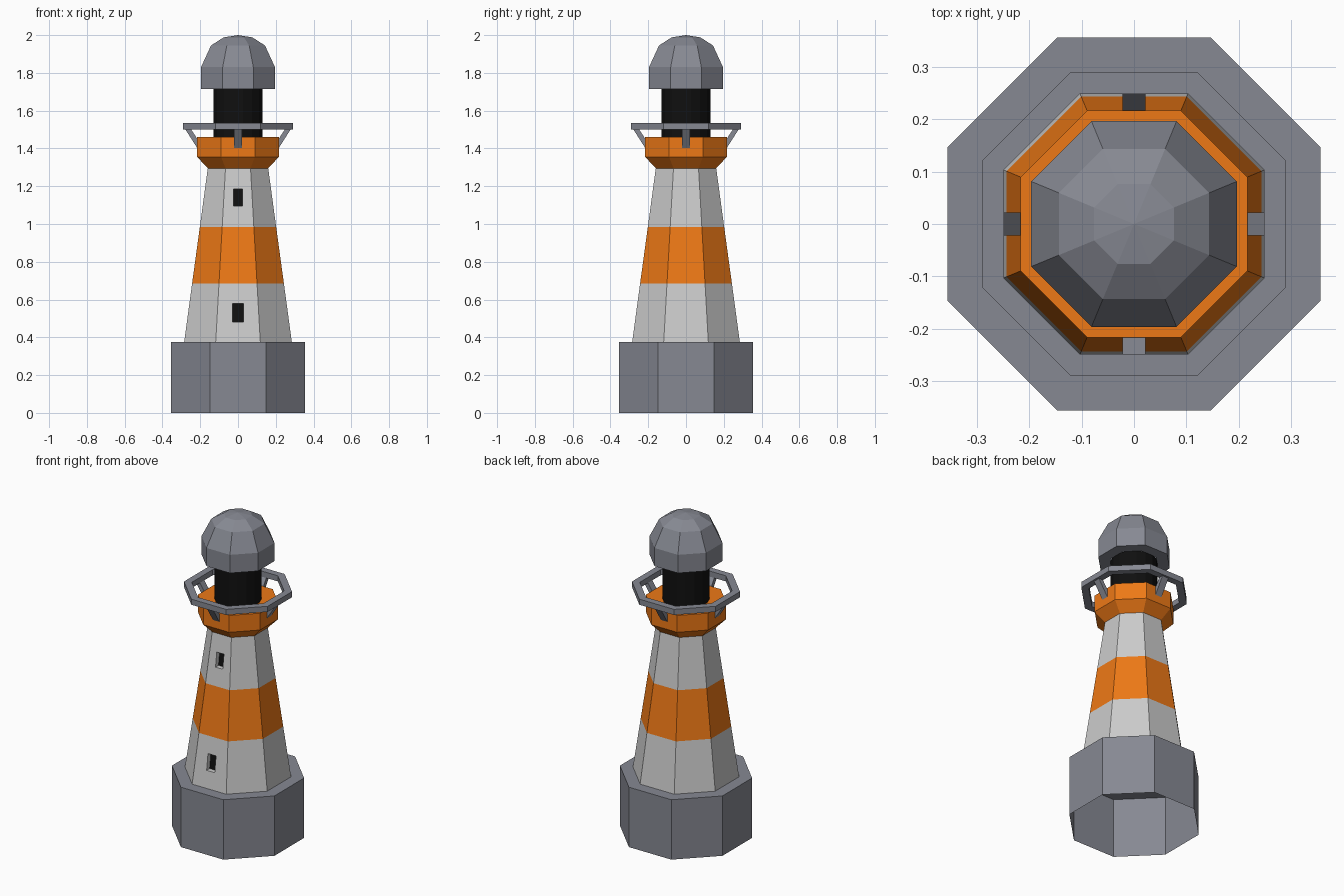
import bpy, bmesh
from math import pi, cos, sin

if "Cube" in bpy.data.objects:
    bpy.data.objects.remove(bpy.data.objects["Cube"])


def material(name, rgb):
    m = bpy.data.materials.new(name)
    m.diffuse_color = (*rgb, 1)
    m.use_nodes = True
    m.node_tree.nodes["Principled BSDF"].inputs["Base Color"].default_value = m.diffuse_color
    return m


GREY = material("grey", (0.24, 0.25, 0.29))
WHITE = material("white", (0.8, 0.8, 0.8))
ORANGE = material("orange", (0.85, 0.19, 0.008))
BLACK = material("black", (0.005, 0.005, 0.005))


def finish(name, bm, *mats):
    bmesh.ops.recalc_face_normals(bm, faces=bm.faces) if name.startswith("bracket") else None
    me = bpy.data.meshes.new(name)
    bm.to_mesh(me)
    bm.free()
    for m in mats:
        me.materials.append(m)
    ob = bpy.data.objects.new(name, me)
    bpy.context.collection.objects.link(ob)
    return ob


def loft(name, rings, mat, n=8, cap_top=False, cap_bottom=False, closed=False, window=None):
    """Stack of flat-to-axis polygons given as (apothem, z); apothem 0 is an apex."""
    bm = bmesh.new()
    loops = []
    for a, z in rings:
        r = a / cos(pi / n)
        loops.append([bm.verts.new((r * cos((k + .5) * 2 * pi / n), r * sin((k + .5) * 2 * pi / n), z))
                      for k in range(n)] if a else [bm.verts.new((0, 0, z))] * n)
    pairs = list(zip(loops, loops[1:]))
    if closed:
        pairs.append((loops[-1], loops[0]))
    for lo, hi in pairs:
        for k in range(n):
            j = (k + 1) % n
            quad = [lo[k], lo[j], hi[j], hi[k]]
            if window and k == 5:
                add_window(bm, quad, *window)
            else:
                bm.faces.new(list(dict.fromkeys(quad)))
    if cap_top:
        bm.faces.new(loops[-1])
    if cap_bottom:
        bm.faces.new(loops[0][::-1])
    return finish(name, bm, mat, BLACK) if window else finish(name, bm, mat)


def add_window(bm, quad, half, z0, z1, depth=0.03):
    """Front wall panel with a recessed dark window."""
    a, b = quad[0].co, quad[3].co

    def wall_y(z):
        return a.y + (b.y - a.y) * (z - a.z) / (b.z - a.z)

    pts = [(-half, z0), (half, z0), (half, z1), (-half, z1)]
    rim = [bm.verts.new((x, wall_y(z), z)) for x, z in pts]
    back = [bm.verts.new((x, wall_y(z) + depth, z)) for x, z in pts]
    for i in range(4):
        j = (i + 1) % 4
        bm.faces.new((quad[i], quad[j], rim[j], rim[i]))
        bm.faces.new((rim[i], rim[j], back[j], back[i]))
    bm.faces.new(back).material_index = 1


# Plinth, open underneath, with a ledge around the tower foot
loft("base", [(0.355, 0), (0.355, 0.375), (0.285, 0.375)], GREY)

# Tapered tower in three painted bands
loft("tower_lower", [(0.285, 0.375), (0.243, 0.685)], WHITE, window=(0.028, 0.48, 0.58))
loft("tower_band", [(0.243, 0.685), (0.202, 0.985)], ORANGE)
loft("tower_upper", [(0.202, 0.985), (0.16, 1.295)], WHITE, window=(0.025, 1.095, 1.185))

# Flared gallery
loft("gallery", [(0.16, 1.295), (0.216, 1.355), (0.216, 1.46)], ORANGE, cap_top=True)

# Railing ring and its four brackets
loft("railing", [(0.29, 1.50), (0.29, 1.535), (0.248, 1.535), (0.248, 1.50)], GREY, closed=True)
for i in range(4):
    bm = bmesh.new()
    profile = [(0.205, 1.385), (0.278, 1.50), (0.248, 1.50), (0.205, 1.435)]
    sides = [[bm.verts.new((r, y, z)) for r, z in profile] for y in (-0.022, 0.022)]
    for k in range(4):
        j = (k + 1) % 4
        bm.faces.new((sides[0][k], sides[0][j], sides[1][j], sides[1][k]))
    bm.faces.new(sides[0])
    bm.faces.new(sides[1][::-1])
    finish(f"bracket_{i + 1}", bm, GREY).rotation_euler.z = i * pi / 2

# Lantern room and domed roof
loft("lantern", [(0.131, 1.46), (0.131, 1.72)], BLACK, n=16)
loft("dome", [(0.13, 1.716), (0.196, 1.716), (0.196, 1.83), (0.143, 1.945), (0.076, 1.988), (0, 2.0)], GREY)
